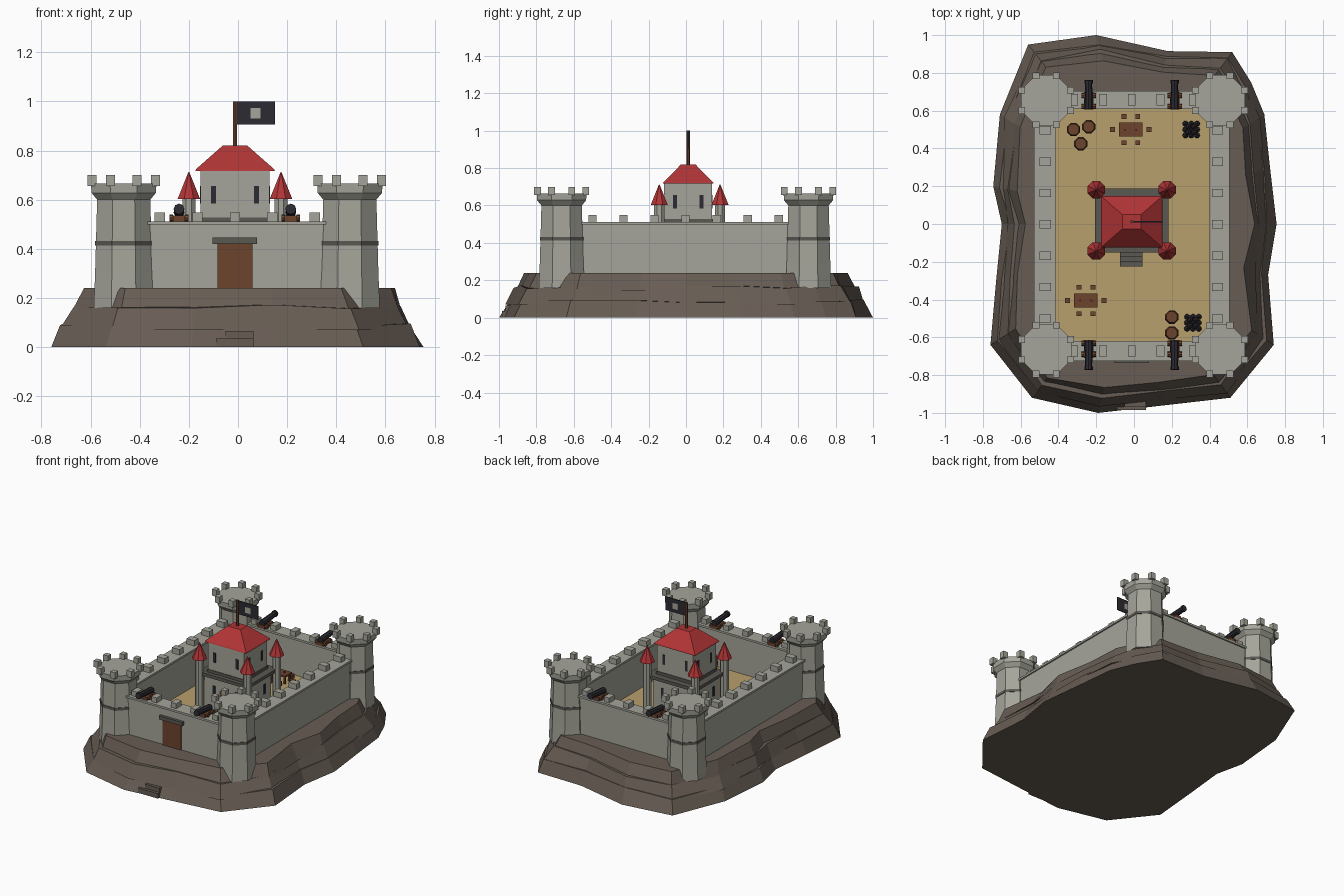
import bpy, bmesh, math, random
from mathutils import Matrix, Vector

if "Cube" in bpy.data.objects:
    bpy.data.objects.remove(bpy.data.objects["Cube"])

random.seed(4)

def mat(name, rgb):
    m = bpy.data.materials.new(name)
    m.diffuse_color = (*rgb, 1)
    m.use_nodes = True
    m.node_tree.nodes["Principled BSDF"].inputs["Base Color"].default_value = m.diffuse_color
    return m

STONE = mat("pale_stone", (0.376, 0.376, 0.326))
DARK_STONE = mat("dark_stone", (0.105, 0.098, 0.085))
ROCK = mat("brown_rock", (0.135, 0.108, 0.088))
SAND = mat("sand", (0.485, 0.352, 0.15))
RED = mat("red_tile", (0.44, 0.035, 0.037))
WOOD = mat("brown_wood", (0.15, 0.056, 0.027))
IRON = mat("black_iron", (0.024, 0.024, 0.032))

def finish(name, bm, m):
    bmesh.ops.recalc_face_normals(bm, faces=bm.faces)
    me = bpy.data.meshes.new(name)
    bm.to_mesh(me)
    bm.free()
    me.materials.append(m)
    ob = bpy.data.objects.new(name, me)
    bpy.context.collection.objects.link(ob)
    return ob

def boxes(name, m, items):
    """Several boxes in one object, each given as (x0, x1, y0, y1, z0, z1)."""
    bm = bmesh.new()
    for x0, x1, y0, y1, z0, z1 in items:
        t = Matrix.Translation(((x0 + x1) / 2, (y0 + y1) / 2, (z0 + z1) / 2))
        bmesh.ops.create_cube(bm, size=1, matrix=t @ Matrix.Diagonal((x1 - x0, y1 - y0, z1 - z0, 1)))
    return finish(name, bm, m)

def loft(name, m, rings):
    """Closed solid through rings of equal point count."""
    bm = bmesh.new()
    vs = [[bm.verts.new(p) for p in r] for r in rings]
    n = len(vs[0])
    for a, b in zip(vs, vs[1:]):
        for i in range(n):
            bm.faces.new((a[i], a[(i + 1) % n], b[(i + 1) % n], b[i]))
    bm.faces.new(vs[0])
    bm.faces.new(vs[-1])
    return finish(name, bm, m)

def turned(name, m, cx, cy, profile, n=8, rot=math.pi / 8):
    """Faceted round part from (radius, height) pairs."""
    return loft(name, m, [[(cx + r * math.cos(rot + i * math.tau / n),
                            cy + r * math.sin(rot + i * math.tau / n), z)
                           for i in range(n)] for r, z in profile])

def tube(name, m, a, b, r0, r1, n=8):
    a, b = Vector(a), Vector(b)
    d = b - a
    bm = bmesh.new()
    t = Matrix.Translation((a + b) / 2) @ d.to_track_quat('Z', 'Y').to_matrix().to_4x4()
    bmesh.ops.create_cone(bm, cap_ends=True, segments=n, radius1=r0, radius2=r1,
                          depth=d.length, matrix=t)
    return finish(name, bm, m)

# Stepped rock base: three overlapping, uneven layers
outline = [(-.2, 1), (-.56, .95), (-.71, .58), (-.745, .2), (-.70, 0), (-.73, -.3),
           (-.76, -.64), (-.54, -.92), (-.19, -1), (.16, -.96), (.51, -.92), (.74, -.64),
           (.71, -.27), (.755, 0), (.72, .3), (.69, .58), (.62, .75), (.52, .91), (.18, .915)]

def rock_ring(inset, z, jit, zjit=0):
    out = []
    for x, y in outline:
        d = inset + random.uniform(-jit, jit)
        out.append((x * (1 - d / .72), y * (1 - d / .95), z + random.uniform(-zjit, zjit)))
    return out

loft("rock_lower", ROCK, [rock_ring(0, 0, 0), rock_ring(.04, .09, .012, .012)])
loft("rock_middle", ROCK, [rock_ring(.035, .07, .012), rock_ring(.08, .165, .012, .01)])
loft("rock_upper", ROCK, [rock_ring(.075, .145, .012), rock_ring(.12, .24, .012)])
boxes("rock_steps", ROCK, [(-.09, .063, -.985, -.85, 0, .035), (-.05, .063, -.965, -.85, .03, .065)])

# Courtyard floor
boxes("courtyard", SAND, [(-.43, .42, -.64, .63, .2, .246)])

# Curtain walls with battlements
boxes("curtain_walls", STONE, [
    (-.52, -.42, -.66, .65, .17, .5), (.41, .495, -.66, .65, .17, .5),
    (-.46, .45, -.715, -.63, .17, .5), (-.46, .45, .62, .695, .17, .5)])
boxes("wall_walk", STONE, [
    (-.53, -.415, -.66, .65, .498, .512), (.4, .505, -.66, .65, .498, .512),
    (-.46, .45, -.725, -.62, .498, .512), (-.46, .45, .61, .705, .498, .512)])
merlons = []
for i in range(7):
    y = -.5 + i * .166
    for x in (-.47, .442):
        merlons.append((x - .03, x + .03, y - .022, y + .022, .51, .55))
for x in (-.318, -.165, -.012, .14, .312):
    for y in (-.672, .657):
        merlons.append((x - .021, x + .021, y - .03, y + .03, .51, .547))
boxes("wall_merlons", STONE, merlons)

# Gate in the front wall
boxes("gate_door", WOOD, [(-.083, .06, -.722, -.7, .24, .42)])
boxes("gate_lintel", DARK_STONE, [(-.103, .078, -.735, -.7, .42, .446)])

# Corner towers
for cx in (-.465, .455):
    for cy in (-.665, .655):
        turned("corner_tower", STONE, cx, cy,
               [(.132, .16), (.126, .3), (.117, .6), (.142, .628), (.144, .665)])
        turned("tower_band", DARK_STONE, cx, cy, [(.1255, .413), (.1255, .432)])
        spots = [(cx + .14 * math.cos(a), cy + .14 * math.sin(a))
                 for a in (math.pi / 8 + k * math.pi / 4 for k in range(8))]
        boxes("tower_merlons", STONE,
              [(x - .018, x + .018, y - .018, y + .018, .655, .70) for x, y in spots])

# Central keep
KX, KY = -.012, .012
boxes("keep_lower", STONE, [(-.175, .15, -.125, .155, .24, .49)])
boxes("keep_terrace", DARK_STONE, [(-.207, .182, -.15, .187, .485, .507),
                                   (-.157, .133, -.122, .143, .5, .527)])
boxes("keep_upper", STONE, [(-.152, .128, -.118, .138, .52, .722)])

def rect(hx, hy, z):
    return [(KX + sx * hx, KY + sy * hy, z) for sx, sy in ((-1, -1), (1, -1), (1, 1), (-1, 1))]

loft("keep_roof", RED, [rect(.162, .136, .717), rect(.158, .132, .725), rect(.05, .038, .82)])
for cx in (-.2, .175):
    for cy in (-.143, .182):
        turned("keep_turret", STONE, cx, cy, [(.029, .24), (.029, .61)])
        turned("turret_roof", RED, cx, cy, [(.05, .602), (.002, .712)])

# Keep windows on all four sides, door and stairs
windows = []
for x0, x1, y0, y1, z in ((-.152, .128, -.118, .138, .62), (-.175, .15, -.125, .155, .39)):
    for o in (-.088, .088):
        for y in (y0, y1):
            windows.append((KX + o - .01, KX + o + .01, y - .003, y + .003, z - .035, z + .035))
        for x in (x0, x1):
            p = KY + o * .8
            windows.append((x - .003, x + .003, p - .01, p + .01, z - .035, z + .035))
boxes("keep_windows", IRON, windows)
boxes("keep_door", WOOD, [(-.052, .025, -.13, -.12, .27, .4)])
boxes("keep_stairs", DARK_STONE,
      [(-.075, .045, -.225 + i * .026, -.12, .24, .256 + i * .012) for i in range(3)])

# Flag
tube("flagpole", WOOD, (KX, KY, .8), (KX, KY, 1.0), .009, .009, 6)
boxes("flag", IRON, [(-.005, .15, KY - .003, KY + .003, .905, 1.0)])
boxes("flag_emblem", STONE, [(.05, .092, KY - .0045, KY + .0045, .93, .972)])

# Cannons on the front and back walls
for cx in (-.24, .215):
    for s, y0 in ((-1, -.62), (1, .61)):
        tube("cannon_barrel", IRON, (cx, y0, .548), (cx, y0 + s * .15, .562), .022, .018)
        tube("cannon_muzzle", IRON, (cx, y0 + s * .135, .561), (cx, y0 + s * .152, .562), .022, .022)
        ya, yb = sorted((y0 - s * .005, y0 + s * .09))
        boxes("cannon_carriage", WOOD, [(cx - .025, cx + .025, ya, yb, .512, .535)])
        for o in (.012, .07):
            for side in (-1, 1):
                tube("carriage_wheel", WOOD, (cx + side * .024, y0 + s * o, .526),
                     (cx + side * .038, y0 + s * o, .526), .014, .014)

# Barrels in the courtyard
for x, y in ((-.32, .5), (-.24, .515), (-.282, .425), (.2, -.493), (.2, -.577)):
    turned("barrel", WOOD, x, y, [(.03, .24), (.038, .285), (.038, .3), (.031, .345)])

# Tables with stools
for x, y in ((-.017, .5), (-.255, -.405)):
    items = [(x - .062, x + .062, y - .037, y + .037, .295, .307)]
    for sx in (-.05, .05):
        for sy in (-.026, .026):
            items.append((x + sx - .006, x + sx + .006, y + sy - .006, y + sy + .006, .24, .3))
    boxes("table", WOOD, items)
    stools = [(sx, sy) for sx in (-.037, .037) for sy in (-.07, .07)] + [(-.097, 0), (.097, 0)]
    boxes("stools", WOOD, [(x + a - .013, x + a + .013, y + b - .013, y + b + .013, .24, .275)
                           for a, b in stools])
    boxes("mugs", RED, [(x + a - .004, x + a + .004, y - .004, y + .004, .305, .318)
                        for a in (-.03, .03)])

# Cannonball piles
for x, y in ((.303, .5), (.312, -.523)):
    bm = bmesh.new()
    for n, z in ((3, .262), (2, .284)):
        for i in range(n):
            for j in range(n):
                p = (x + (i - (n - 1) / 2) * .031, y + (j - (n - 1) / 2) * .031, z)
                bmesh.ops.create_icosphere(bm, subdivisions=1, radius=.017,
                                           matrix=Matrix.Translation(p))
    finish("cannonball_pile", bm, IRON)
